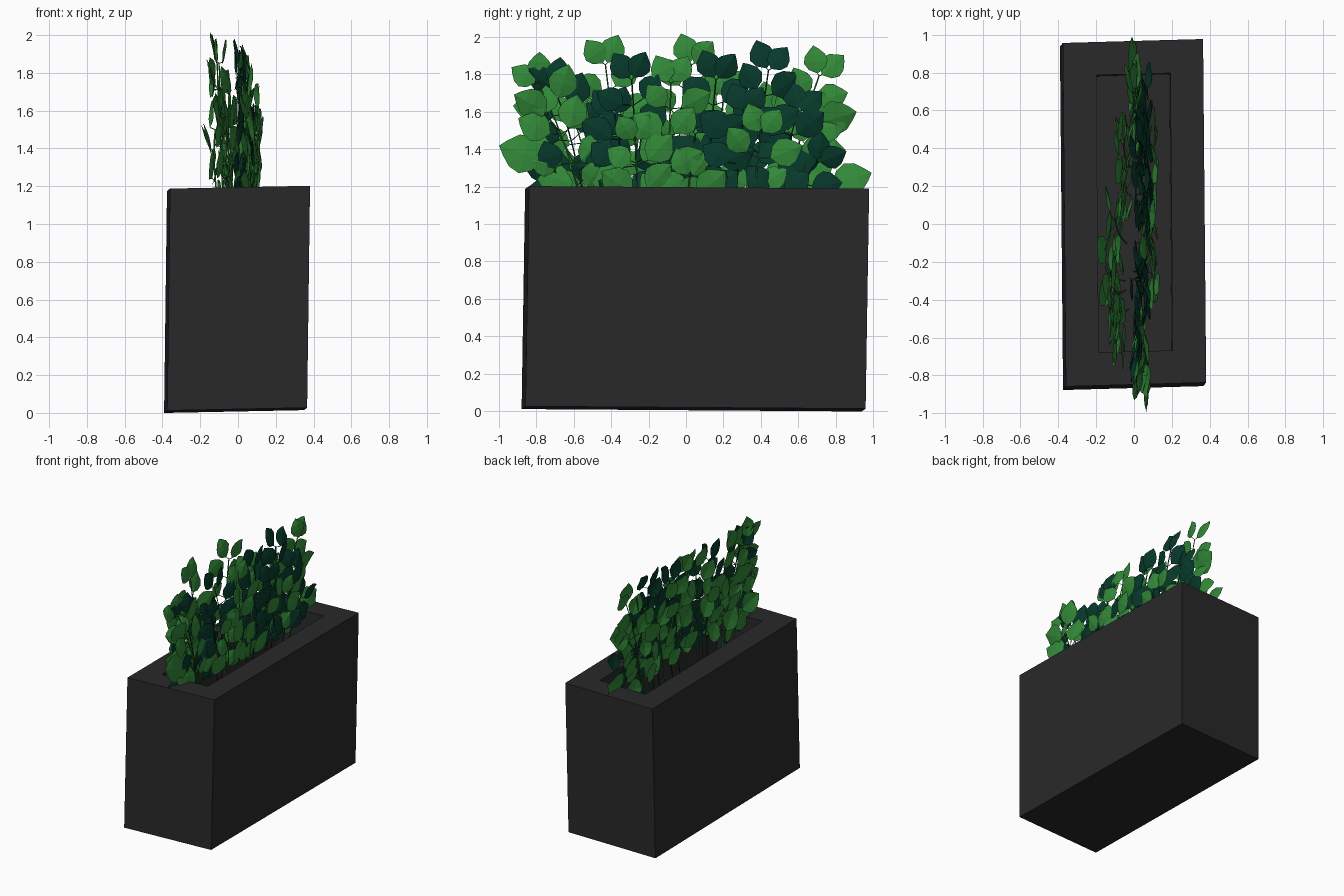
import bpy, bmesh, math, random
from mathutils import Vector, Matrix

random.seed(4)
cube = bpy.data.objects.get("Cube")
if cube:
    bpy.data.objects.remove(cube, do_unlink=True)


def material(name, rgb):
    m = bpy.data.materials.new(name)
    m.use_nodes = True
    m.diffuse_color = (*rgb, 1)
    m.node_tree.nodes["Principled BSDF"].inputs["Base Color"].default_value = (*rgb, 1)
    return m


charcoal = material("charcoal", (0.022, 0.022, 0.022))
light = material("light_green", (0.032, 0.25, 0.04))
dark = material("dark_green", (0.002, 0.042, 0.024))


def add_mesh(name, bm, mat):
    mesh = bpy.data.meshes.new(name)
    bm.to_mesh(mesh)
    bm.free()
    mesh.materials.append(mat)
    obj = bpy.data.objects.new(name, mesh)
    bpy.context.collection.objects.link(obj)
    return obj


# Planter: a slightly skewed box with a sunken opening
bm = bmesh.new()
bmesh.ops.create_cube(bm, size=1, matrix=Matrix.Diagonal((0.741, 1.815, 1.175, 1)))
top = max(bm.faces, key=lambda f: f.calc_center_median().z)
bmesh.ops.inset_region(bm, faces=[top], thickness=0.175, use_even_offset=True)
hole = bmesh.ops.extrude_face_region(bm, geom=[top])["geom"]
if top.is_valid:
    bmesh.ops.delete(bm, geom=[top], context="FACES_ONLY")
bmesh.ops.translate(bm, vec=(0, 0, -0.4),
                    verts=[g for g in hole if isinstance(g, bmesh.types.BMVert)])
skew = Matrix(((1, -0.009, 0.013), (0.028, 1, 0.016), (0.02, -0.007, 1))).to_4x4()
bmesh.ops.transform(bm, verts=bm.verts, matrix=Matrix.Translation((-0.005, 0.05, 0.601)) @ skew)
bmesh.ops.recalc_face_normals(bm, faces=bm.faces)
add_mesh("planter", bm, charcoal)

LEAF = [(0.18, 0.3), (0.42, 0.43), (0.66, 0.36), (0.86, 0.17)]  # position along, half width


def add_leaf(bm, base, angle, length):
    """Pointed leaf, folded along its midrib, lying near the y-z plane."""
    lean = random.uniform(-0.25, 0.15)
    along = Vector((lean, math.sin(angle), math.cos(angle))).normalized()
    side = Vector((random.uniform(-0.3, 0.3), math.cos(angle), -math.sin(angle))).normalized()
    out = side.cross(along).normalized()
    start = bm.verts.new(base)
    tip = bm.verts.new(base + along * length)
    rows = []
    for t, w in LEAF:
        mid = base + along * t * length + out * math.sin(t * math.pi) * 0.008
        edge = side * w * length
        rows.append([bm.verts.new(mid - edge - out * 0.008), bm.verts.new(mid),
                     bm.verts.new(mid + edge - out * 0.008)])
    for k in range(2):
        bm.faces.new((start, rows[0][k], rows[0][k + 1]))
        bm.faces.new((tip, rows[-1][k + 1], rows[-1][k]))
        for a, b in zip(rows, rows[1:]):
            bm.faces.new((a[k], b[k], b[k + 1], a[k + 1]))


def bend(p, t):
    return p[0].lerp(p[1], t).lerp(p[1].lerp(p[2], t), t)


def add_stem(curve, points, radius):
    spline = curve.splines.new("POLY")
    spline.points.add(len(points) - 1)
    for i, p in enumerate(points):
        spline.points[i].co = (*p, 1)
        spline.points[i].radius = radius


def shrub(name, mat, stems):
    """Stems with paired leaves: (root y, tip y, tip z, tip x, bulge x)."""
    bm = bmesh.new()
    curve = bpy.data.curves.new(name + "_stems", "CURVE")
    curve.dimensions = "3D"
    curve.bevel_depth = 0.004
    curve.bevel_resolution = 0
    curve.materials.append(mat)
    for root, y, z, x, bulge in stems:
        path = [Vector((x * 0.4, root, 0.8)), Vector((bulge, root * 0.7 + y * 0.3, z * 0.5 + 0.5)),
                Vector((x, y, z))]
        add_stem(curve, [bend(path, i / 8) for i in range(9)], 1)
        length = (path[2] - path[0]).length
        for i in range(round(length / 0.165)):
            t = 1 - i * 0.165 / length
            p = bend(path, t)
            if p.z < 1.1:
                break
            d = bend(path, t) - bend(path, t - 0.05)
            heading = math.atan2(d.y, d.z)
            for sign in (-1, 1):
                spread = 0.5 if i == 0 else random.uniform(0.6, 1.15)
                a = heading + sign * spread
                stalk = 0.015 if i == 0 else random.uniform(0.03, 0.07)
                aim = a + sign * 0.4
                q = p + Vector((random.uniform(-0.03, 0.03), math.sin(aim) * stalk, math.cos(aim) * stalk))
                add_stem(curve, [p, q], 0.6)
                add_leaf(bm, q, a, random.uniform(0.15, 0.165) if i == 0 else random.uniform(0.15, 0.2))
    add_mesh(name + "_leaves", bm, mat)
    bpy.context.collection.objects.link(bpy.data.objects.new(name + "_stems", curve))


shrub("light_shrub", light, [
    (-0.5, -0.79, 1.75, 0.03, 0.07),
    (-0.35, -0.43, 1.85, -0.11, -0.1),
    (-0.1, 0.03, 1.85, -0.1, -0.09),
    (-0.1, -0.08, 1.75, 0.04, 0.14),
    (0.5, 0.71, 1.79, 0.02, 0.0),
    (-0.45, -0.6, 1.56, -0.07, -0.12),
    (-0.45, -0.74, 1.58, 0.05, 0.05),
    (0.45, 0.72, 1.53, 0.0, 0.0),
    (0.35, 0.4, 1.48, 0.1, 0.11),
    (-0.25, -0.27, 1.44, 0.1, 0.12),
    (-0.3, -0.25, 1.5, -0.12, -0.15),
    (0.15, 0.2, 1.68, -0.04, -0.05),
    (0.3, 0.45, 1.6, -0.05, -0.06),
    (0.0, 0.02, 1.25, 0.1, 0.1),
])
shrub("dark_shrub", dark, [
    (-0.25, -0.29, 1.77, 0.0, 0.1),
    (0.1, 0.16, 1.77, 0.03, 0.12),
    (0.35, 0.44, 1.82, 0.02, 0.08),
    (-0.5, -0.7, 1.72, 0.02, 0.04),
    (0.45, 0.6, 1.6, 0.04, 0.1),
    (0.25, 0.31, 1.6, 0.06, 0.1),
    (-0.3, -0.38, 1.58, 0.04, 0.07),
    (0.0, 0.05, 1.48, 0.06, 0.09),
    (0.5, 0.7, 1.33, 0.05, 0.07),
    (-0.45, -0.7, 1.28, 0.04, 0.05),
])

# Large outer leaves that overhang both ends
bm = bmesh.new()
for y, z, angle, size in [(-0.76, 1.34, -1.25, 0.25), (-0.74, 1.6, -1.1, 0.2), (-0.62, 1.22, -1.3, 0.2),
                          (0.78, 1.21, 1.28, 0.22), (0.7, 1.54, 1.3, 0.22)]:
    add_leaf(bm, Vector((0.06 if y < 0 else 0.0, y, z)), angle, size)
add_mesh("outer_leaves", bm, light)
